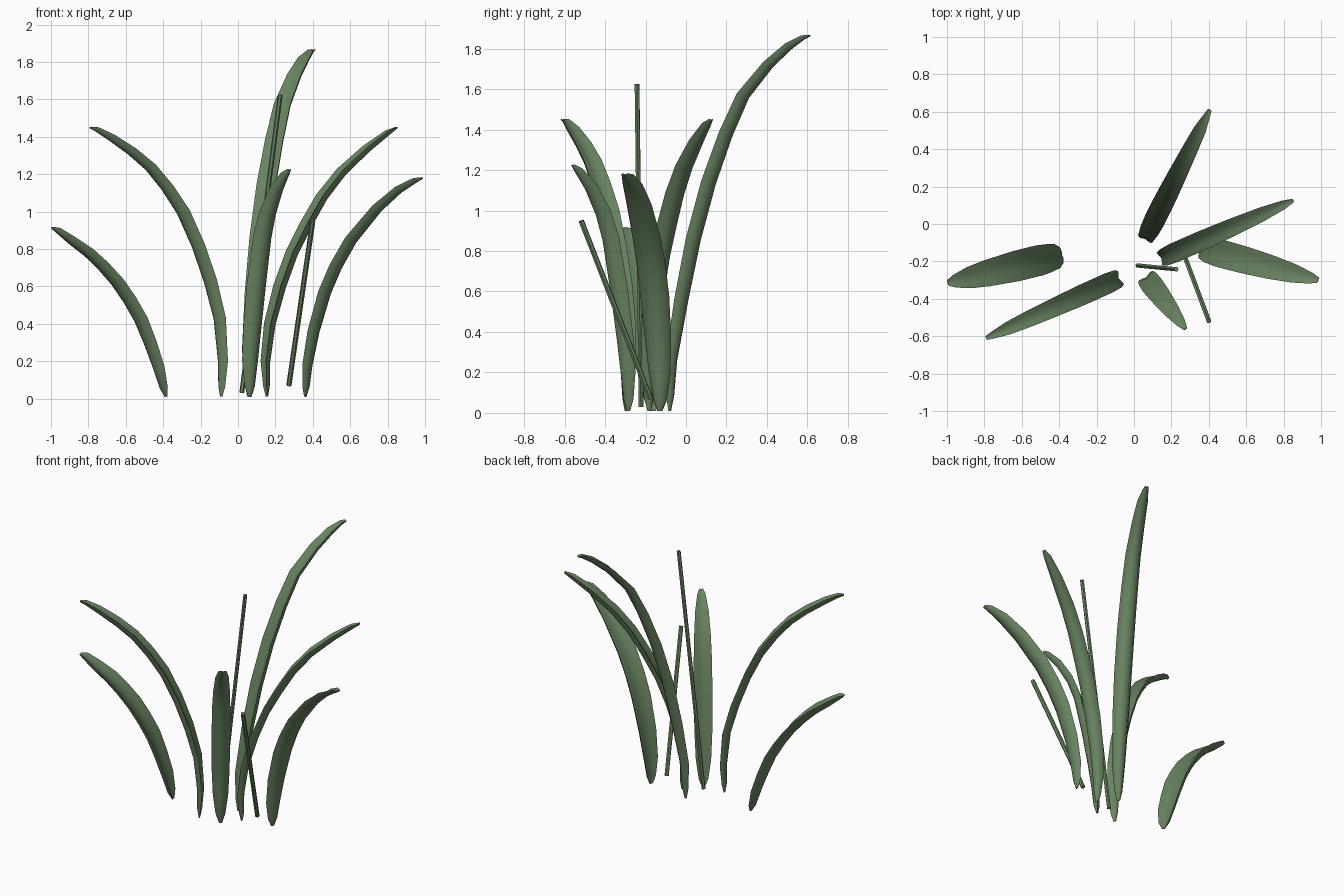
import bpy, bmesh
from mathutils import Vector

if "Cube" in bpy.data.objects:
    bpy.data.objects.remove(bpy.data.objects["Cube"])

green = bpy.data.materials.new("leaf_green")
green.diffuse_color = (0.14, 0.23, 0.12, 1)
green.use_nodes = True
green.node_tree.nodes["Principled BSDF"].inputs["Base Color"].default_value = green.diffuse_color

# Crescent cross-section: hollow on the upper face, rounded below
SECTION = [(-1, .28), (-.5, .16), (0, 0), (.5, .16), (1, .28),
           (.8, -.15), (.4, -.42), (0, -.5), (-.4, -.42), (-.8, -.15)]
# Width of a blade along its length
TAPER = [(0, .18), (.04, .5), (.15, .82), (.35, 1), (.6, 1), (.82, .84), (.95, .58), (1, .2)]


def taper(s):
    for (a, wa), (b, wb) in zip(TAPER, TAPER[1:]):
        if s <= b:
            return wa + (wb - wa) * (s - a) / (b - a)
    return TAPER[-1][1]


def finish(bm, name):
    bmesh.ops.recalc_face_normals(bm, faces=bm.faces)
    me = bpy.data.meshes.new(name)
    bm.to_mesh(me)
    bm.free()
    me.materials.append(green)
    ob = bpy.data.objects.new(name, me)
    bpy.context.collection.objects.link(ob)
    bpy.context.view_layer.objects.active = ob
    ob.select_set(True)
    bpy.ops.object.shade_smooth_by_angle(angle=0.9)
    ob.select_set(False)


def leaf(name, base, tip, axis, profile, half, thick=1.0):
    """Arching blade; profile holds (x or y, z) points read along one plan axis."""
    base, tip = Vector(base), Vector(tip)
    plan = []
    for a, z in profile:
        p = base.lerp(tip, (a - base[axis]) / (tip[axis] - base[axis]))
        plan.append(Vector((p.x, p.y, z)))
    # extra rings close to both ends round them off
    near_tip = plan[-2].lerp(plan[-1], .7) + Vector((0, 0, .008))
    pts = [plan[0], plan[0].lerp(plan[1], .3)] + plan[1:-1] + [near_tip, plan[-1]]
    dist = [0]
    for a, b in zip(pts, pts[1:]):
        dist.append(dist[-1] + (b - a).length)
    d = (tip - base).normalized()
    side = Vector((-d.y, d.x, 0))
    bm = bmesh.new()
    rings = []
    for i, p in enumerate(pts):
        t = (pts[min(i + 1, len(pts) - 1)] - pts[max(i - 1, 0)]).normalized()
        n = t.cross(side)
        f = taper(dist[i] / dist[-1])
        w = half * f
        h = half * thick * (f ** .7 if 0 < i < len(pts) - 1 else f)
        rings.append([bm.verts.new(p + side * u * w + n * v * h) for u, v in SECTION])
    k = len(SECTION)
    for r, q in zip(rings, rings[1:]):
        for j in range(k):
            bm.faces.new((r[j], r[(j + 1) % k], q[(j + 1) % k], q[j]))
    bm.faces.new(rings[0])
    bm.faces.new(rings[-1])
    finish(bm, name)


def stem(name, a, b, r):
    a, b = Vector(a), Vector(b)
    bm = bmesh.new()
    bmesh.ops.create_cone(bm, cap_ends=True, segments=6, radius1=r, radius2=r, depth=(b - a).length)
    rot = (b - a).to_track_quat('Z', 'Y').to_matrix().to_4x4()
    bm.transform(rot)
    bmesh.ops.translate(bm, verts=bm.verts, vec=(a + b) / 2)
    finish(bm, name)


# Left leaves
leaf("leaf_far_left", (-.385, -.165), (-.995, -.315), 0,
     [(-.385, .01), (-.425, .17), (-.47, .3), (-.52, .425), (-.58, .53), (-.645, .625),
      (-.725, .715), (-.8, .785), (-.89, .85), (-.995, .915)], .082, .85)
leaf("leaf_left", (-.09, -.295), (-.79, -.61), 0,
     [(-.09, .01), (-.082, .2), (-.1, .43), (-.15, .63), (-.215, .82), (-.295, 1.0),
      (-.38, 1.13), (-.47, 1.24), (-.57, 1.325), (-.68, 1.4), (-.79, 1.45)], .055, 1.15)
# Middle leaves
leaf("leaf_tall_back", (.06, -.08), (.405, .61), 1,
     [(-.08, .01), (-.07, .26), (-.02, .56), (.04, .86), (.115, 1.14), (.2, 1.38),
      (.285, 1.57), (.41, 1.725), (.51, 1.815), (.61, 1.865)], .057, 1.1)
leaf("leaf_short_front", (.065, -.285), (.275, -.56), 1,
     [(-.285, .01), (-.292, .2), (-.308, .37), (-.338, .61), (-.378, .86), (-.415, .99),
      (-.475, 1.12), (-.56, 1.225)], .06, 1.1)
# Right leaves
leaf("leaf_right", (.155, -.18), (.85, .125), 0,
     [(.155, .01), (.148, .2), (.172, .4), (.225, .6), (.29, .78), (.365, .93),
      (.45, 1.08), (.555, 1.215), (.69, 1.34), (.85, 1.45)], .053, 1.15)
leaf("leaf_far_right", (.36, -.13), (.985, -.3), 0,
     [(.36, .01), (.372, .18), (.405, .36), (.465, .57), (.525, .71), (.605, .85),
      (.745, 1.02), (.86, 1.12), (.985, 1.18)], .074, .85)
# Thin stalks
stem("stalk_tall", (.02, -.222, .03), (.226, -.242, 1.625), .013)
stem("stalk_short", (.272, -.175, .07), (.4, -.518, .95), .014)
